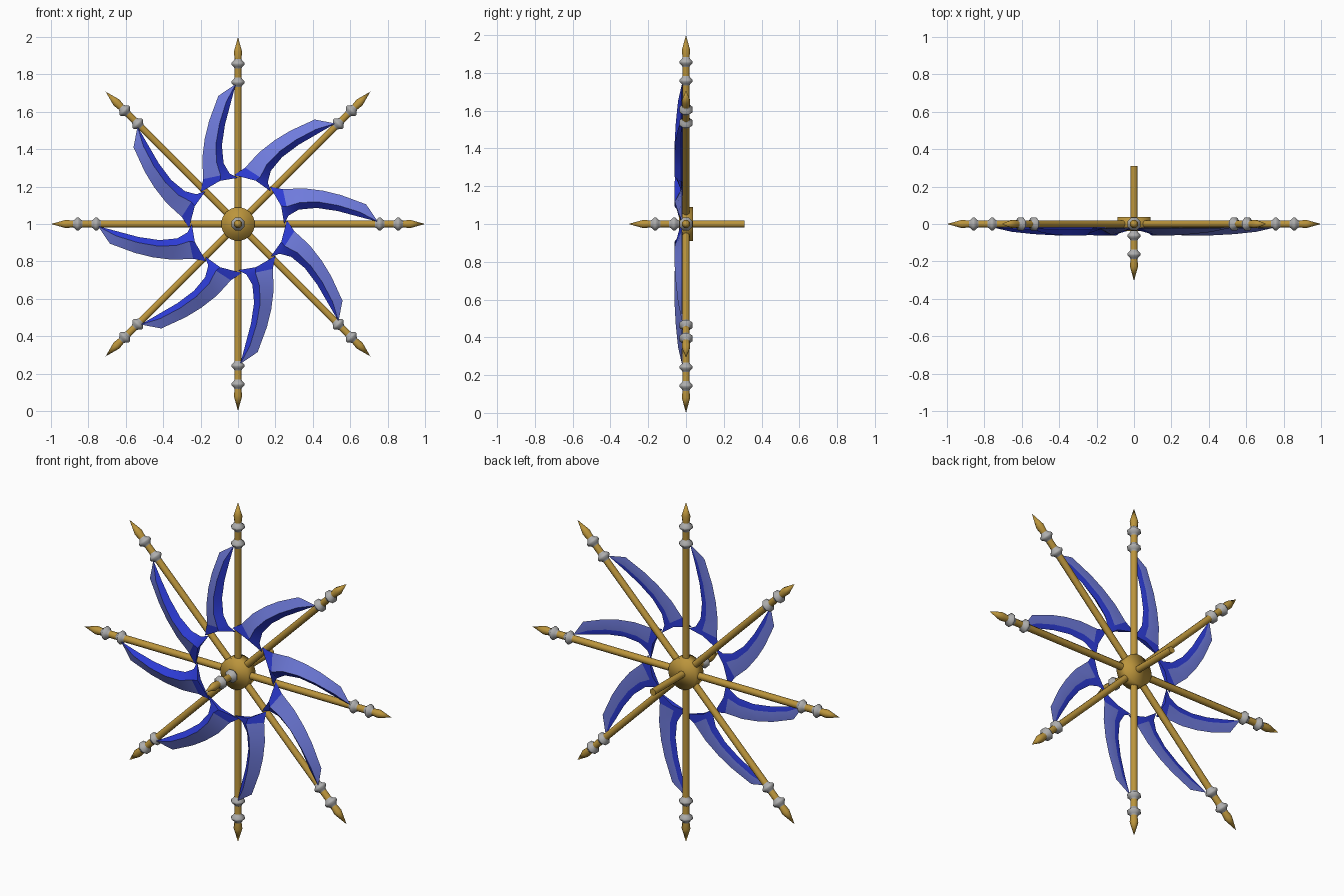
import bpy, bmesh, math
from mathutils import Matrix, Vector

if "Cube" in bpy.data.objects:
    bpy.data.objects.remove(bpy.data.objects["Cube"])

CENTRE = Matrix.Translation((0, 0, 1))


def material(name, rgb):
    m = bpy.data.materials.new(name)
    m.diffuse_color = (*rgb, 1)
    m.use_nodes = True
    m.node_tree.nodes["Principled BSDF"].inputs["Base Color"].default_value = m.diffuse_color
    return m


gold = material("gold", (0.50, 0.30, 0.045))
grey = material("grey metal", (0.42, 0.42, 0.42))
blue = material("blue", (0.026, 0.045, 0.68))
pale = material("pale blue", (0.16, 0.20, 0.72))


def make_object(name, bm, mats, matrix, smooth=None):
    bmesh.ops.recalc_face_normals(bm, faces=bm.faces[:])
    bm.transform(matrix)
    me = bpy.data.meshes.new(name)
    bm.to_mesh(me)
    bm.free()
    for m in mats:
        me.materials.append(m)
    ob = bpy.data.objects.new(name, me)
    bpy.context.collection.objects.link(ob)
    if smooth is not None:
        bpy.context.view_layer.objects.active = ob
        ob.select_set(True)
        bpy.ops.object.shade_smooth_by_angle(angle=math.radians(smooth))
        ob.select_set(False)
    return ob


def lathe(name, profile, sides, mat, matrix, smooth=50):
    """Turn (radius, height) pairs round local z; radius 0 makes a point."""
    bm = bmesh.new()
    rings = []
    for r, h in profile:
        if r == 0:
            rings.append([bm.verts.new((0, 0, h))] * sides)
        else:
            rings.append([bm.verts.new((r * math.cos(a), r * math.sin(a), h))
                          for a in (math.tau * (i + 0.5) / sides for i in range(sides))])
    for a, b in zip(rings, rings[1:]):
        for i in range(sides):
            j = (i + 1) % sides
            bm.faces.new(list(dict.fromkeys((a[i], a[j], b[j], b[i]))))
    for ring in (rings[0], rings[-1]):
        if ring[0] is not ring[1]:
            bm.faces.new(ring)
    return make_object(name, bm, [mat], matrix, smooth)


def rod(name, start, shift, matrix):
    """Pointed rod with two grey collars, running along local z."""
    lathe(name, [(0.02, start), (0.02, 0.885 - shift), (0.024, 0.92 - shift),
                 (0, 1.0 - shift)], 8, gold, matrix)
    for n, h in enumerate((0.758, 0.857)):
        h -= shift
        lathe(f"{name}_collar_{n + 1}",
              [(0.02, h - 0.026), (0.025, h - 0.016), (0.038, h - 0.005),
               (0.038, h + 0.005), (0.025, h + 0.016), (0.02, h + 0.026)],
              8, grey, matrix)


# Blade stations: convex edge, concave edge (x, z), ridge depth
STATIONS = [
    ((-0.200, 0.170), (0.002, 0.247), -0.045),
    ((-0.186, 0.240), (-0.045, 0.270), -0.060),
    ((-0.191, 0.350), (-0.077, 0.325), -0.062),
    ((-0.178, 0.455), (-0.086, 0.420), -0.060),
    ((-0.155, 0.550), (-0.070, 0.530), -0.054),
    ((-0.105, 0.685), (-0.042, 0.635), -0.042),
]


def blade(name, matrix):
    bm = bmesh.new()
    rows = []
    for i, (l, r, d) in enumerate(STATIONS):
        mid = Vector(l).lerp(Vector(r), 0.66 if i else 0.5)
        if i == 0:
            mid = Vector((-0.096, 0.231))   # rounded inner edge
        rows.append([bm.verts.new(p) for p in (
            (l[0], -0.022, l[1]), (mid.x, d, mid.y),
            (r[0], -0.026, r[1]), (mid.x, -0.018, mid.y))])
    tip = bm.verts.new((-0.012, -0.02, 0.748))
    for n, (a, b) in enumerate(zip(rows, rows[1:])):
        for i in range(4):
            j = (i + 1) % 4
            f = bm.faces.new((a[i], a[j], b[j], b[i]))
            # pale along the outer curve, blue at the root and inner curve
            f.material_index = 1 if i in (0, 3) and n > 0 else 0
    for i in range(4):
        f = bm.faces.new((rows[-1][i], rows[-1][(i + 1) % 4], tip))
        f.material_index = 1 if i in (0, 3) else 0
    bm.faces.new(rows[0])
    make_object(name, bm, [blue, pale], matrix, 25)


# Eight spokes and curved blades
for k in range(8):
    turn = CENTRE @ Matrix.Rotation(k * math.tau / 8, 4, 'Y')
    rod(f"spoke_{k + 1}", 0.0, 0.0, turn)
    blade(f"blade_{k + 1}", turn)

# Axle: pointed towards the front, plain cut end at the back
forward = CENTRE @ Matrix.Rotation(math.pi / 2, 4, 'X')
rod("axle", -0.31, 0.695, forward)

# Hub drum with soft shading
lathe("hub", [(0.09, -0.037), (0.09, 0.037)], 20, gold, forward, 180)
